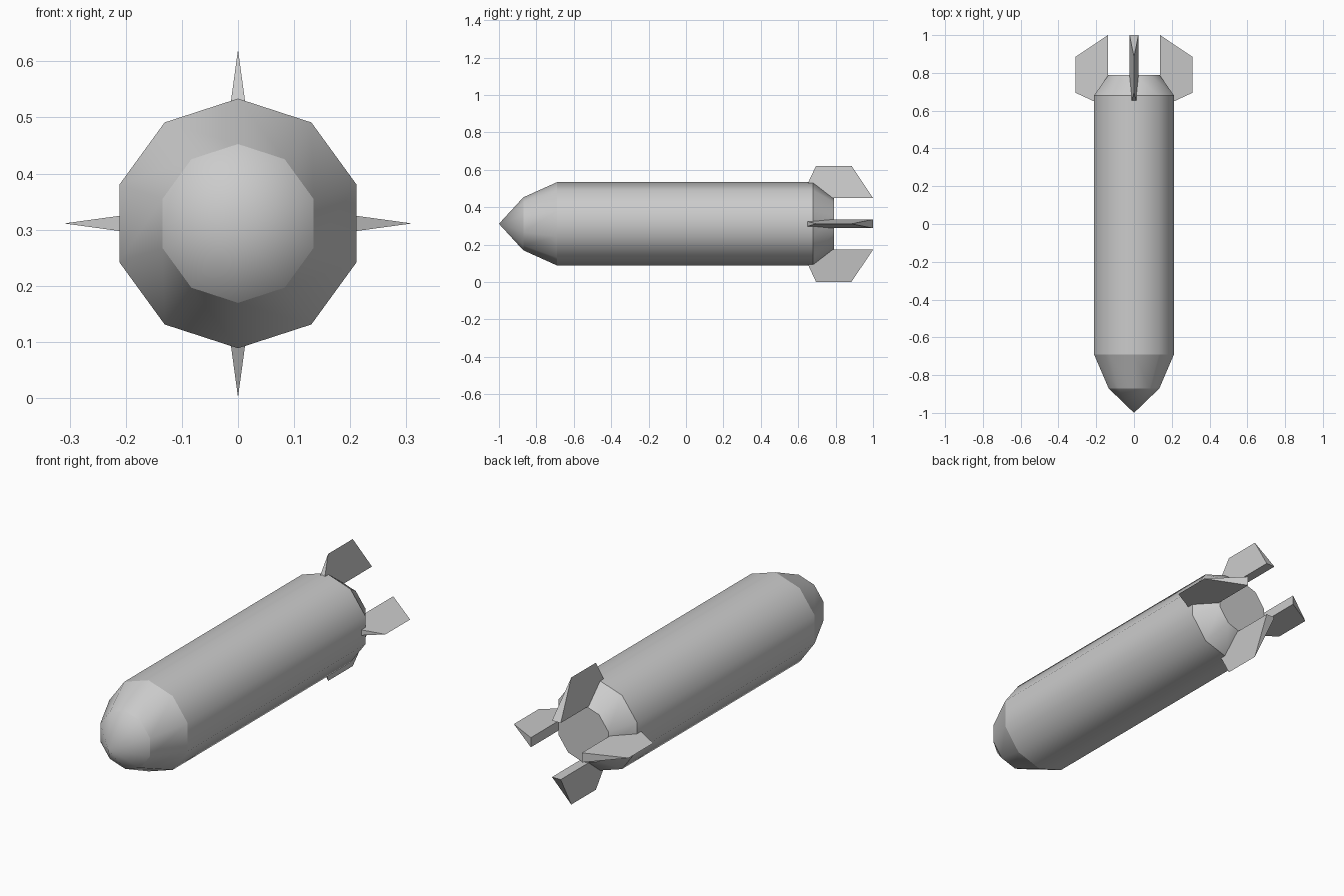
import bpy, bmesh, math
from mathutils import Matrix, Vector

if "Cube" in bpy.data.objects:
    bpy.data.objects.remove(bpy.data.objects["Cube"])

ZC, SIDES = 0.311, 10


def finish(bm, name, smooth):
    bmesh.ops.recalc_face_normals(bm, faces=bm.faces)
    for f in bm.faces:
        f.smooth = smooth and len(f.verts) < SIDES
    me = bpy.data.meshes.new(name)
    bm.to_mesh(me)
    bm.free()
    ob = bpy.data.objects.new(name, me)
    bpy.context.collection.objects.link(ob)
    return ob


# Casing: pointed nose, straight barrel, tapered tail with a flat end
bm = bmesh.new()
rings = []
for y, r in [(-0.87, 0.1415), (-0.69, 0.2225), (0.68, 0.2225), (0.79, 0.1415)]:
    angles = [math.pi / 2 + 2 * math.pi * i / SIDES for i in range(SIDES)]
    rings.append([bm.verts.new((r * math.cos(a), y, ZC + r * math.sin(a))) for a in angles])
tip = bm.verts.new((0, -1, ZC))
for i in range(SIDES):
    j = (i + 1) % SIDES
    bm.faces.new((tip, rings[0][i], rings[0][j]))
    for a, b in zip(rings, rings[1:]):
        bm.faces.new((a[i], b[i], b[j], a[j]))
bm.faces.new(rings[-1])
# Crisp creases around each ring, smooth along the length
for ring in rings:
    for i in range(SIDES):
        bm.edges.get((ring[i], ring[(i + 1) % SIDES])).smooth = False
finish(bm, "casing", True)

# Four wedge fins: wide at the root, knife edge at the tip
ROOT, TIP, HALF = 0.138, 0.31, 0.0235
for k, name in enumerate(["top_fin", "right_fin", "bottom_fin", "left_fin"]):
    bm = bmesh.new()
    turn = Matrix.Translation((0, 0, ZC)) @ Matrix.Rotation(k * math.pi / 2, 4, 'Y')
    pts = [(s * HALF, y, ROOT) for y in (0.615, 1.0) for s in (-1, 1)]
    pts += [(0, 0.695, TIP), (0, 0.885, TIP)]
    v = [bm.verts.new(turn @ Vector(p)) for p in pts]
    for f in [(0, 1, 3, 2), (0, 1, 4), (2, 3, 5), (0, 2, 5, 4), (1, 3, 5, 4)]:
        bm.faces.new([v[i] for i in f])
    finish(bm, name, False)
